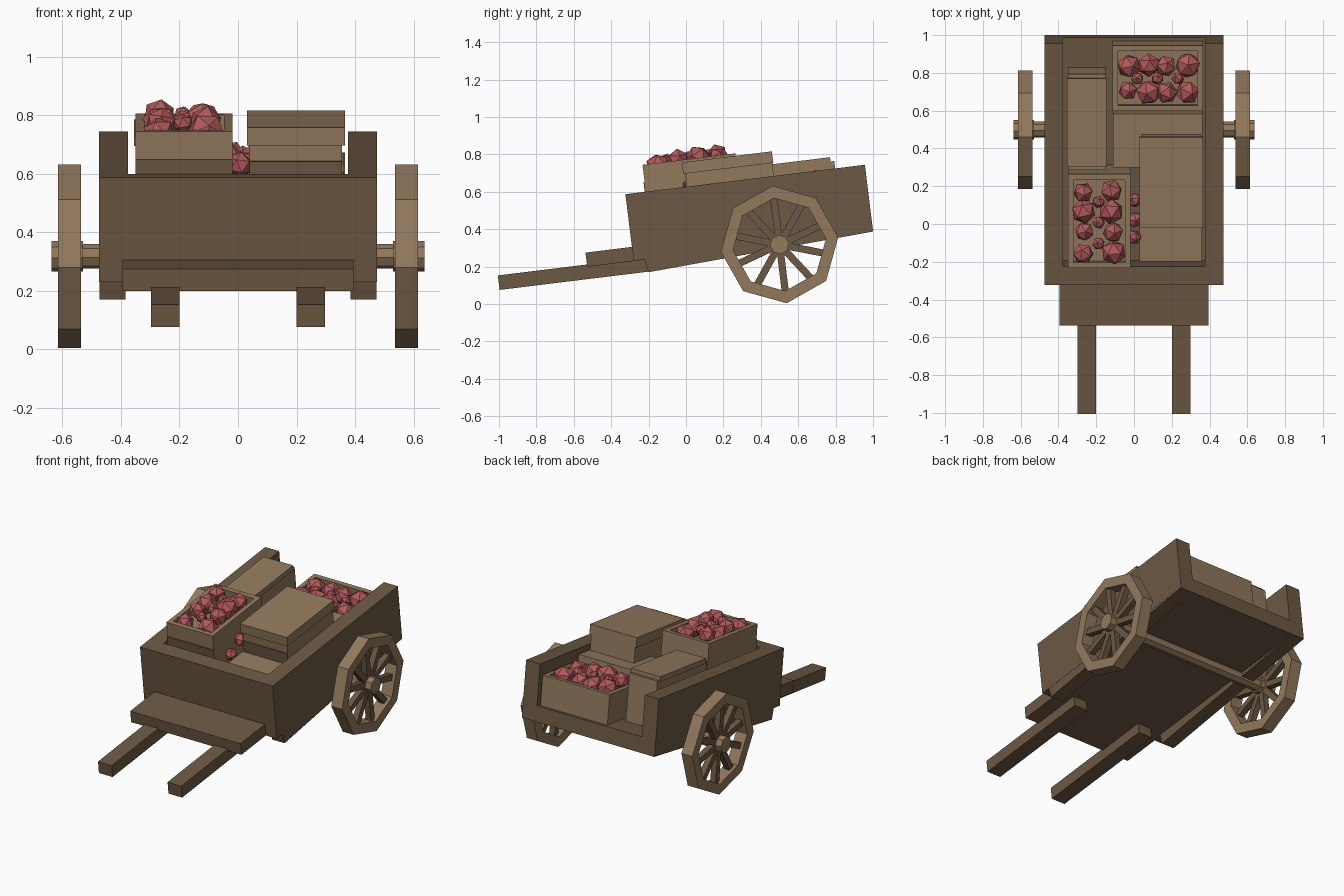
import bpy, bmesh, math, random
from mathutils import Matrix, Vector

if "Cube" in bpy.data.objects:
    bpy.data.objects.remove(bpy.data.objects["Cube"])

random.seed(4)


def material(name, rgb):
    m = bpy.data.materials.new(name)
    m.diffuse_color = (*rgb, 1)
    m.use_nodes = True
    m.node_tree.nodes["Principled BSDF"].inputs["Base Color"].default_value = m.diffuse_color
    return m


DARK = material("dark wood", (0.150, 0.098, 0.056))
LIGHT = material("light wood", (0.290, 0.190, 0.110))
RED = material("apple red", (0.440, 0.100, 0.105))

# The cart bed leans back: local (x, along, up) -> world
TILT = Matrix.Translation((0, -0.28, 0.23)) @ Matrix.Rotation(math.radians(7), 4, 'X')


def finish(name, bm, mat, matrix=Matrix()):
    bmesh.ops.recalc_face_normals(bm, faces=bm.faces)
    bm.transform(matrix)
    me = bpy.data.meshes.new(name)
    bm.to_mesh(me)
    bm.free()
    me.materials.append(mat)
    ob = bpy.data.objects.new(name, me)
    bpy.context.collection.objects.link(ob)
    return ob


def add_box(bm, x, y, z):
    size = Vector((x[1] - x[0], y[1] - y[0], z[1] - z[0]))
    mid = Vector((x[0] + x[1], y[0] + y[1], z[0] + z[1])) / 2
    bmesh.ops.create_cube(bm, size=1, matrix=Matrix.Translation(mid) @ Matrix.Diagonal((*size, 1)))


def box(name, x, y, z, mat, matrix=TILT):
    bm = bmesh.new()
    add_box(bm, x, y, z)
    return finish(name, bm, mat, matrix)


def prism(name, profile, x, mat, matrix=TILT):
    bm = bmesh.new()
    face = bm.faces.new([bm.verts.new((x[0], a, b)) for a, b in profile])
    ext = bmesh.ops.extrude_face_region(bm, geom=[face])
    verts = [g for g in ext['geom'] if isinstance(g, bmesh.types.BMVert)]
    bmesh.ops.translate(bm, verts=verts, vec=(x[1] - x[0], 0, 0))
    return finish(name, bm, mat, matrix)


def open_crate(name, x, y, z, fill):
    """Four boards around an inner bottom at height fill."""
    t = 0.03
    bm = bmesh.new()
    for xs in ((x[0], x[0] + t), (x[1] - t, x[1])):
        add_box(bm, xs, y, z)
    for ys in ((y[0], y[0] + t), (y[1] - t, y[1])):
        add_box(bm, (x[0] + t, x[1] - t), ys, z)
    add_box(bm, (x[0] + t, x[1] - t), (y[0] + t, y[1] - t), (z[0], fill))
    finish(name, bm, LIGHT, TILT)


def apples(name, spots):
    bm = bmesh.new()
    for x, y, z, r in spots:
        spin = Matrix.Rotation(random.uniform(0, 6), 4, Vector((random.random(), random.random(), 1)))
        bmesh.ops.create_icosphere(bm, subdivisions=1, radius=r, matrix=Matrix.Translation((x, y, z)) @ spin)
    finish(name, bm, RED, TILT)


def heap(x, y, z, nx, ny):
    """Rough grid of large apples with small ones between."""
    spots = []
    for i in range(nx):
        for j in range(ny):
            px = x[0] + (x[1] - x[0]) * (i + 0.5) / nx
            py = y[0] + (y[1] - y[0]) * (j + 0.5) / ny
            r = random.uniform(0.052, 0.07)
            spots.append((px + random.uniform(-.01, .01), py + random.uniform(-.01, .01),
                          z + random.uniform(-0.02, 0.01), r))
            if i and j:
                spots.append((px - (x[1] - x[0]) / nx / 2, py - (y[1] - y[0]) / ny / 2, z + 0.01, 0.035))
    return spots


# Cart bed
box("floor", (-0.375, 0.375), (0.09, 1.29), (0, 0.10), DARK)
box("front_board", (-0.475, 0.475), (0, 0.10), (0, 0.36), DARK)
box("foot_board", (-0.395, 0.395), (-0.25, 0.0), (0, 0.076), DARK)
for side, s in (("left", -1), ("right", 1)):
    box(side + "_side_board", sorted((s * 0.375, s * 0.475)), (0.10, 1.29), (0, 0.36), DARK)
    prism(side + "_bottom_rail", [(0.072, -0.069), (1.28, 0.0), (0.06, 0.0)],
          sorted((s * 0.385, s * 0.474)), DARK)
    box(side + "_shaft", sorted((s * 0.2, s * 0.298)), (-0.73, 0.08), (-0.066, 0.012), DARK)

# Wheels
CENTRE = Vector((0, 0.5, 0.318))


def ring(r, n=8, turn=7):
    return [(CENTRE.y + r * math.cos(math.radians(turn) + i * math.tau / n),
             CENTRE.z + r * math.sin(math.radians(turn) + i * math.tau / n)) for i in range(n)]


for side, s in (("left", -1), ("right", 1)):
    x0, x1 = sorted((s * 0.537, s * 0.615))
    bm = bmesh.new()
    loops = [[bm.verts.new((x, a, b)) for a, b in ring(r)]
             for x, r in ((x0, 0.316), (x1, 0.316), (x1, 0.25), (x0, 0.25))]
    for k in range(4):
        a, b = loops[k], loops[(k + 1) % 4]
        for i in range(8):
            j = (i + 1) % 8
            bm.faces.new((a[i], a[j], b[j], b[i]))
    finish(side + "_wheel_rim", bm, LIGHT)

    bm = bmesh.new()
    for k in range(10):
        tmp = bmesh.new()
        add_box(tmp, sorted((s * 0.557, s * 0.595)), (0.02, 0.25), (-0.019, 0.019))
        tmp.transform(Matrix.Translation(CENTRE) @ Matrix.Rotation(math.radians(25 + 36 * k), 4, 'X'))
        me = bpy.data.meshes.new("spoke_part")
        tmp.to_mesh(me)
        tmp.free()
        bm.from_mesh(me)
        bpy.data.meshes.remove(me)
    finish(side + "_wheel_spokes", bm, DARK)
    prism(side + "_hub", ring(0.052), sorted((s * 0.53, s * 0.637)), LIGHT, Matrix())
prism("axle", ring(0.042), (-0.55, 0.55), LIGHT, Matrix())

# Front apple crate
open_crate("front_apple_crate", (-0.35, -0.018), (0.11, 0.61), (0.10, 0.505), 0.45)
box("front_crate_slat", (-0.35, -0.018), (0.104, 0.11), (0.10, 0.41), DARK)
apples("front_apples", heap((-0.335, -0.04), (0.13, 0.575), 0.505, 2, 4))

# Stacked closed boxes
box("low_front_box", (0.03, 0.36), (0.12, 0.62), (0.10, 0.30), LIGHT)
box("tall_box", (0.04, 0.355), (0.33, 0.80), (0.30, 0.44), LIGHT)
box("tall_box_lid", (0.03, 0.365), (0.32, 0.805), (0.43, 0.492), LIGHT)
box("tall_box_slat", (0.04, 0.355), (0.324, 0.33), (0.30, 0.375), DARK)
box("middle_box", (-0.11, 0.362), (0.625, 0.91), (0.10, 0.33), LIGHT)
box("left_long_box", (-0.35, -0.15), (0.62, 1.13), (0.10, 0.40), LIGHT)
box("left_long_box_lid", (-0.355, -0.145), (0.64, 1.11), (0.39, 0.423), LIGHT)
apples("loose_apples", [(0.005, 0.35, 0.36, 0.045), (0.0, 0.25, 0.31, 0.04), (0.005, 0.45, 0.33, 0.04)])

# Rear apple crate
open_crate("rear_apple_crate", (-0.115, 0.365), (0.92, 1.27), (0.10, 0.29), 0.24)
apples("rear_apples", heap((-0.09, 0.34), (0.95, 1.24), 0.29, 4, 2))
